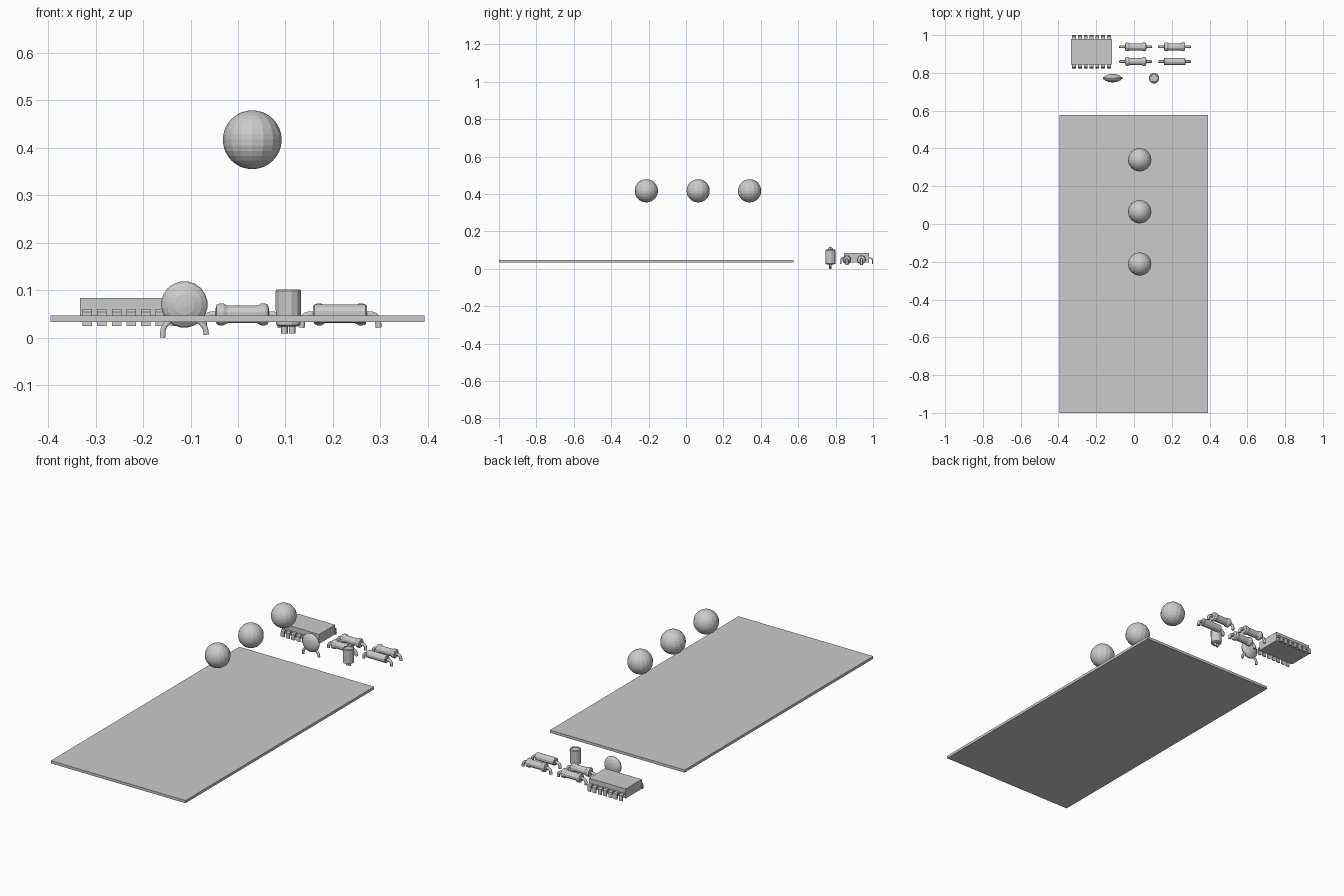
import bpy, bmesh, math
from mathutils import Matrix, Vector

if "Cube" in bpy.data.objects:
    bpy.data.objects.remove(bpy.data.objects["Cube"])


def finish(name, bm, smooth=False):
    bmesh.ops.recalc_face_normals(bm, faces=bm.faces[:])
    me = bpy.data.meshes.new(name)
    bm.to_mesh(me)
    bm.free()
    ob = bpy.data.objects.new(name, me)
    bpy.context.collection.objects.link(ob)
    return ob


def box(name, lo, hi):
    lo, hi = Vector(lo), Vector(hi)
    bm = bmesh.new()
    bmesh.ops.create_cube(bm, size=1, matrix=Matrix.Translation((lo + hi) / 2)
                          @ Matrix.Diagonal((*(hi - lo), 1)))
    return finish(name, bm)


def ball(name, loc, r):
    bm = bmesh.new()
    bmesh.ops.create_uvsphere(bm, u_segments=16, v_segments=16, radius=r,
                              matrix=Matrix.Translation(loc))
    return finish(name, bm)


def lathe(name, profile, loc, axis, n):
    """Revolve (radius, height) points round the given axis, capping both ends."""
    rot = Vector((0, 0, 1)).rotation_difference(Vector(axis)).to_matrix().to_4x4()
    bm = bmesh.new()
    rings = [[bm.verts.new((r * math.cos(math.tau * (i + .5) / n),
                            r * math.sin(math.tau * (i + .5) / n), h)) for i in range(n)]
             for r, h in profile]
    for a, b in zip(rings, rings[1:]):
        for i in range(n):
            j = (i + 1) % n
            bm.faces.new((a[i], a[j], b[j], b[i]))
    bm.faces.new(rings[0][::-1])
    bm.faces.new(rings[-1])
    bm.transform(Matrix.Translation(loc) @ rot)
    return finish(name, bm)


def wire(name, pts, r):
    cu = bpy.data.curves.new(name, 'CURVE')
    cu.dimensions = '3D'
    cu.bevel_depth = r
    cu.bevel_resolution = 1
    cu.use_fill_caps = True
    sp = cu.splines.new('POLY')
    sp.points.add(len(pts) - 1)
    for p, co in zip(sp.points, pts):
        p.co = (*co, 1)
    ob = bpy.data.objects.new(name, cu)
    bpy.context.collection.objects.link(ob)
    return ob


# Circuit board and floating spheres
box("board", (-0.395, -1.0, 0.033), (0.393, 0.576, 0.047))
for i, y in enumerate((-0.212, 0.065, 0.34)):
    ball(f"sphere_{i + 1}", (0.03, y, 0.417), 0.062)

# Chip body with seven bent pins on each side
CY = 0.912
box("chip_body", (-0.333, CY - 0.067, 0.034), (-0.117, CY + 0.067, 0.084))
pin = [(0.060, 0.060), (0.080, 0.060), (0.087, 0.054), (0.088, 0.025),
       (0.082, 0.025), (0.081, 0.051), (0.078, 0.054), (0.060, 0.054)]
for side in (-1, 1):
    for k in range(7):
        x = -0.225 + (k - 3) * 0.0308
        bm = bmesh.new()
        ends = [[bm.verts.new((x + dx, CY + side * y, z)) for y, z in pin]
                for dx in (-0.01, 0.01)]
        n = len(pin)
        for i in range(n):
            j = (i + 1) % n
            bm.faces.new((ends[0][i], ends[0][j], ends[1][j], ends[1][i]))
        for e in ends:
            bm.faces.new(e)
        finish(f"chip_pin_{'front' if side < 0 else 'back'}_{k + 1}", bm)

# Three bulged resistors and one plain diode, each with two bent leads
bulged = [(0.013, -0.056), (0.021, -0.054), (0.024, -0.048), (0.024, -0.040),
          (0.019, -0.031)]
bulged += [(r, -h) for r, h in reversed(bulged)]
plain = [(0.017, -0.057), (0.020, -0.054), (0.020, 0.054), (0.017, 0.057)]
for name, x, y, prof in (("resistor_1", 0.009, 0.938, bulged),
                         ("resistor_2", 0.009, 0.860, bulged),
                         ("resistor_3", 0.215, 0.938, bulged),
                         ("diode", 0.215, 0.860, plain)):
    z = 0.049
    lathe(name + "_body", prof, (x, y, z + 0.002 * (prof is plain)), (1, 0, 0), 12)
    for s in (-1, 1):
        wire(name + "_lead", [(x + s * dx, y, z + dz) for dx, dz in
             ((0.05, 0), (0.066, 0), (0.074, -0.003), (0.080, -0.011), (0.081, -0.028))],
             0.0075)

# Disc capacitor: lens body with splayed leads
X, Y = -0.113, 0.772
lens = [(0.006, -0.022), (0.022, -0.020), (0.037, -0.014), (0.046, -0.007), (0.049, 0)]
lens += [(r, -h) for r, h in reversed(lens[:-1])]
lathe("disc_capacitor_body", lens, (X, Y, 0.070), (0, 1, 0), 20)
for s in (-1, 1):
    wire("disc_capacitor_lead", [(X + s * dx, Y, z) for dx, z in
         ((0.022, 0.045), (0.034, 0.032), (0.042, 0.024), (0.045, 0.016),
          (0.046, 0.000 if s < 0 else 0.006))], 0.0065)

# Can capacitor: grooved cylinder with two short leads
can = [(0.020, 0.024), (0.027, 0.027), (0.028, 0.098), (0.025, 0.102),
       (0.020, 0.102), (0.019, 0.099)]
lathe("can_capacitor_body", can, (0.106, 0.772, 0), (0, 0, 1), 12)
for s in (-1, 1):
    x = 0.106 + s * 0.008
    wire("can_capacitor_lead", [(x, 0.772, 0.03), (x, 0.772, 0.009)], 0.007)
